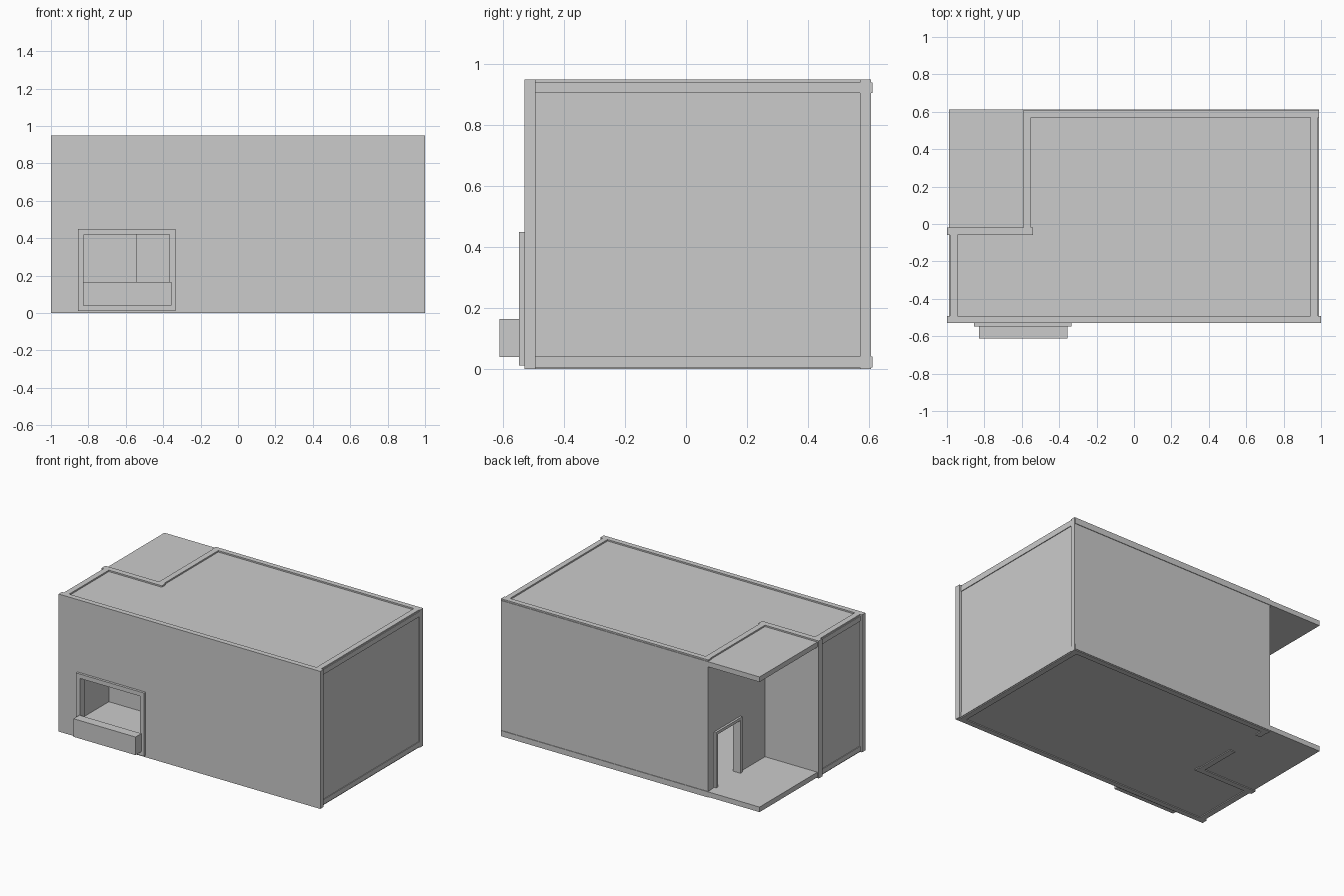
import bpy, bmesh
from mathutils import Vector

if "Cube" in bpy.data.objects:
    bpy.data.objects.remove(bpy.data.objects["Cube"])


def box(name, x0, x1, y0, y1, z0, z1):
    """Axis-aligned block between two corners."""
    bm = bmesh.new()
    bmesh.ops.create_cube(bm, size=1)
    size = Vector((x1 - x0, y1 - y0, z1 - z0))
    mid = Vector((x0 + x1, y0 + y1, z0 + z1)) / 2
    for v in bm.verts:
        v.co = Vector(a * b for a, b in zip(v.co, size)) + mid
    mesh = bpy.data.meshes.new(name)
    bm.to_mesh(mesh)
    bm.free()
    ob = bpy.data.objects.new(name, mesh)
    bpy.context.collection.objects.link(ob)
    return ob


def cut(ob, cutter):
    """Cut an opening through a part."""
    cutter.hide_render = True
    cutter.hide_viewport = False
    cutter.display_type = 'WIRE'
    m = ob.modifiers.new("opening", 'BOOLEAN')
    m.operation = 'DIFFERENCE'
    m.solver = 'EXACT'
    m.object = cutter


H = 0.95

# outer walls
front = box("front_wall", -1, 1, -0.53, -0.493, 0, H)
box("back_wall", -0.594, 0.99, 0.57, 0.607, 0, H)
box("right_wall", 0.945, 0.983, -0.493, 0.57, 0, H)
box("left_wall", -0.985, -0.945, -0.493, -0.06, 0, H)

# walls around the porch recess
box("porch_rear_wall", -1, -0.54, -0.06, -0.02, 0, H)
door_wall = box("porch_door_wall", -0.59, -0.55, -0.02, 0.57, 0, H)

# floor and roof slabs, set just inside the wall rims
for name, z in (("floor_slab", 0.006), ("roof_slab", 0.905)):
    box(name, -0.99, 0.988, -0.526, 0.611, z, z + 0.035)

# window frame and planter
window_frame = box("window_frame", -0.855, -0.335, -0.547, -0.53, 0.012, 0.45)
window_cut = box("window_cutter", -0.823, -0.365, -0.7, -0.4, 0.043, 0.42)
cut(front, window_cut)
cut(window_frame, window_cut)
box("planter_box", -0.83, -0.355, -0.611, -0.547, 0.04, 0.165)

# porch doorway and its frame
door_frame = box("door_frame", -0.605, -0.59, 0.25, 0.535, 0.02, 0.425)
door_cut = box("door_cutter", -0.7, -0.5, 0.27, 0.515, -0.1, 0.405)
cut(door_wall, door_cut)
cut(door_frame, door_cut)
